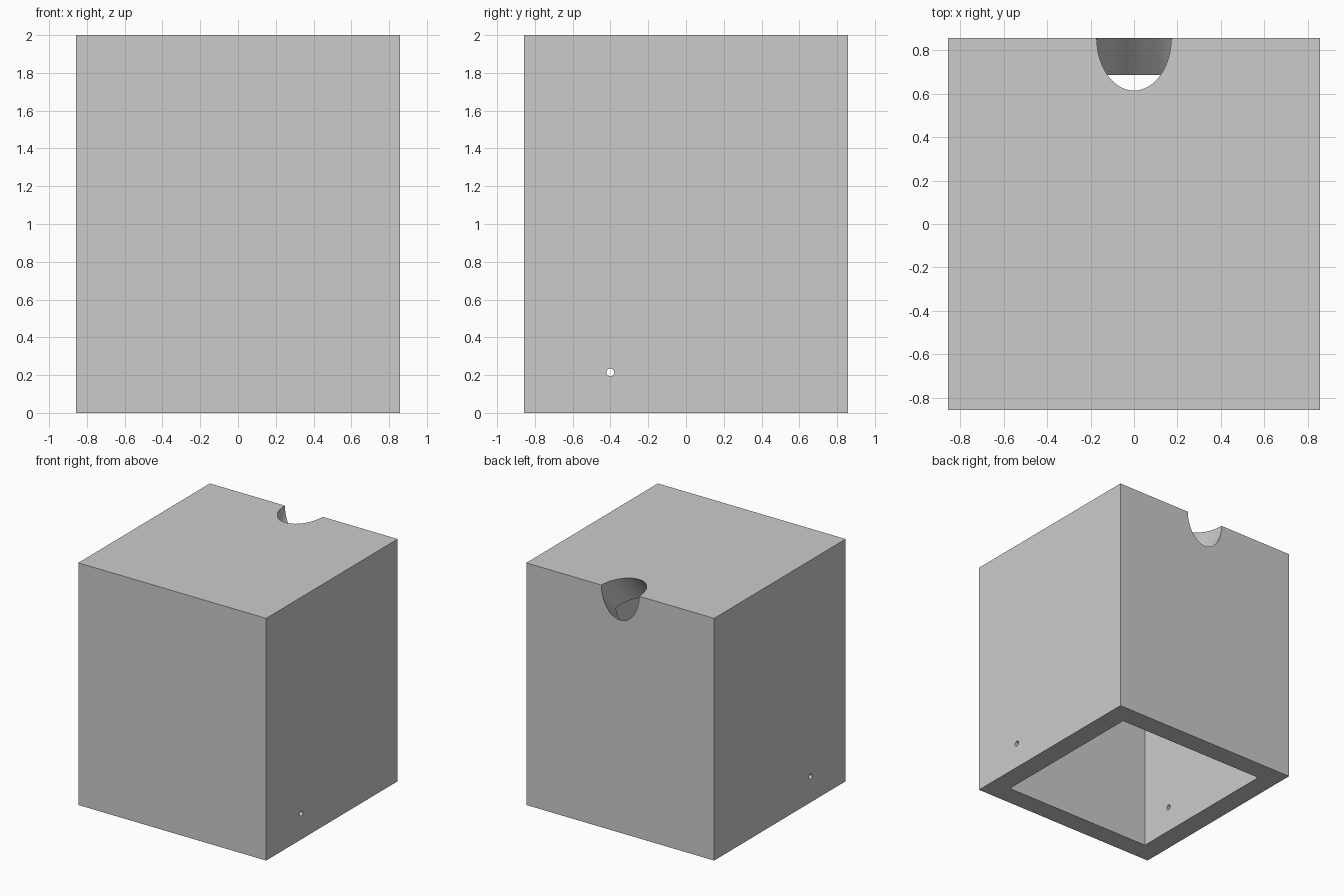
import bpy, math
from mathutils import Vector

cube = bpy.data.objects.get("Cube")
if cube:
    bpy.data.objects.remove(cube, do_unlink=True)

HALF = 0.858        # half the outer width
HEIGHT = 2.0
WALL = 0.171        # side wall thickness
ROOF = 0.257        # top thickness

grey = bpy.data.materials.new("light_grey")
grey.use_nodes = True
colour = (0.6, 0.6, 0.6, 1)
grey.diffuse_color = colour
grey.node_tree.nodes["Principled BSDF"].inputs["Base Color"].default_value = colour


def box(name, half, z0, z1):
    bpy.ops.mesh.primitive_cube_add(size=1, location=(0, 0, (z0 + z1) / 2))
    ob = bpy.context.object
    ob.name = name
    ob.scale = (2 * half, 2 * half, z1 - z0)
    bpy.ops.object.transform_apply(location=True, rotation=True, scale=True)
    ob.data.materials.append(grey)
    return ob


def rod(name, radius, start, end, sides):
    start, end = Vector(start), Vector(end)
    axis = end - start
    bpy.ops.mesh.primitive_cylinder_add(
        vertices=sides, radius=radius, depth=axis.length,
        location=(start + end) / 2,
        rotation=axis.to_track_quat('Z', 'Y').to_euler())
    ob = bpy.context.object
    ob.name = name
    ob.data.materials.append(grey)
    return ob


def cut(target, cutter):
    mod = target.modifiers.new(cutter.name, 'BOOLEAN')
    mod.operation = 'DIFFERENCE'
    mod.solver = 'EXACT'
    mod.object = cutter
    bpy.context.view_layer.objects.active = target
    bpy.ops.object.modifier_apply(modifier=mod.name)
    bpy.data.objects.remove(cutter, do_unlink=True)


# Outer block, hollowed out from below
housing = box("housing", HALF, 0, HEIGHT)
cut(housing, box("cavity_cutter", HALF - WALL, -0.2, HEIGHT - ROOF))

# Diagonal cable hole through the top back edge
cut(housing, rod("cable_hole_cutter", 0.172,
                 (0, HALF + 0.4, HEIGHT + 0.4),
                 (0, HALF - 0.7, HEIGHT - 0.7), 64))

# Small pin hole through both side walls
cut(housing, rod("pin_hole_cutter", 0.021,
                 (-1, -0.4, 0.214), (1, -0.4, 0.214), 24))

# Round holes shade smoothly, box edges stay sharp
bpy.ops.object.select_all(action='DESELECT')
housing.select_set(True)
bpy.context.view_layer.objects.active = housing
bpy.ops.object.shade_smooth_by_angle(angle=math.radians(30))
